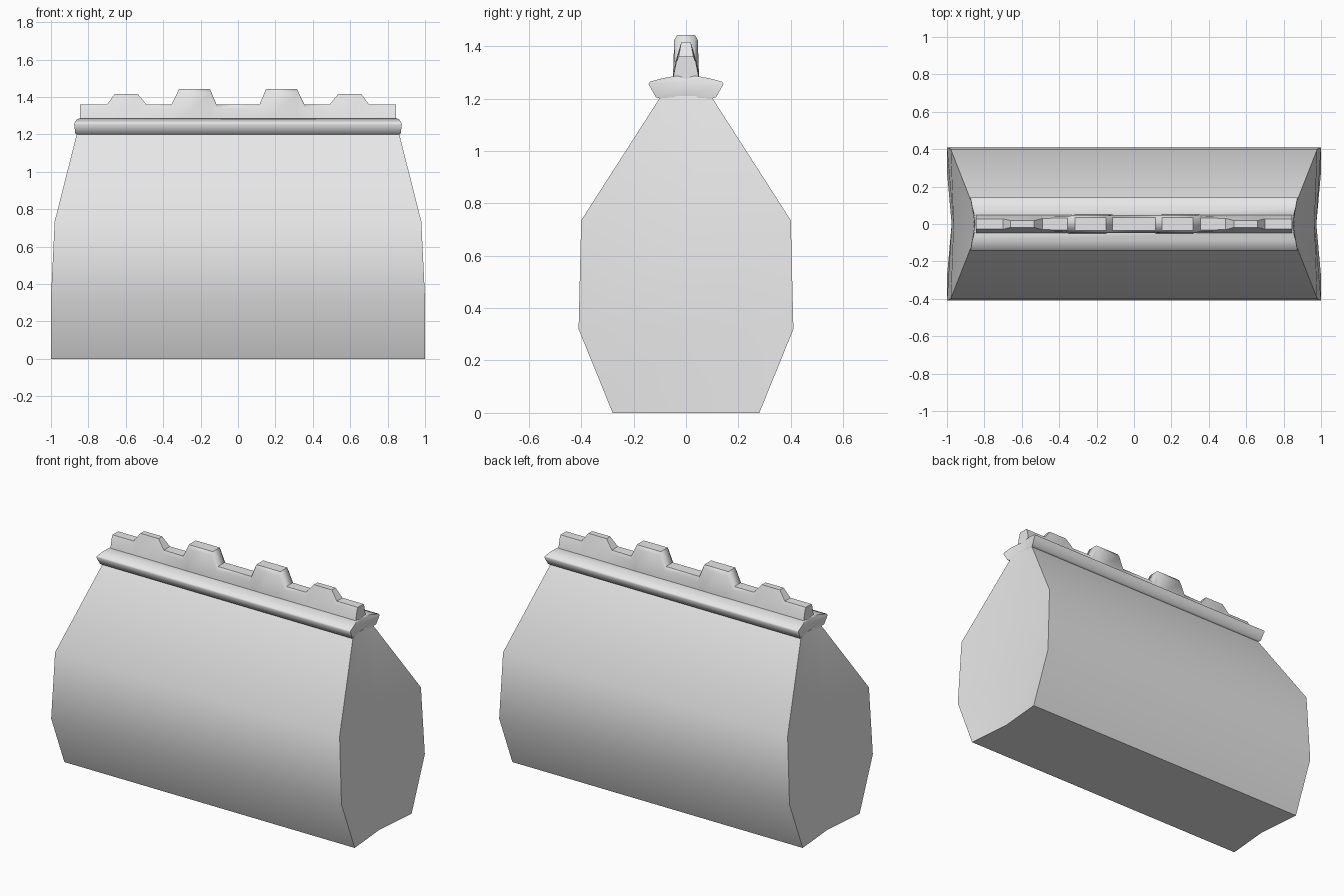
import bpy
import bmesh
from math import radians

cube = bpy.data.objects.get("Cube")
if cube:
    bpy.data.objects.remove(cube, do_unlink=True)

grey = bpy.data.materials.new("plain_grey")
grey.use_nodes = True
grey.diffuse_color = (0.8, 0.8, 0.8, 1)
grey.node_tree.nodes["Principled BSDF"].inputs["Base Color"].default_value = grey.diffuse_color


def loft(name, rings, angle):
    """Bridge closed rings of points and cap both ends."""
    bm = bmesh.new()
    loops = [[bm.verts.new(p) for p in ring] for ring in rings]
    for low, high in zip(loops, loops[1:]):
        for i in range(len(low)):
            j = (i + 1) % len(low)
            bm.faces.new((low[i], low[j], high[j], high[i]))
    bm.faces.new(loops[0][::-1])
    bm.faces.new(loops[-1])
    bmesh.ops.recalc_face_normals(bm, faces=bm.faces[:])
    mesh = bpy.data.meshes.new(name)
    bm.to_mesh(mesh)
    bm.free()
    mesh.materials.append(grey)
    obj = bpy.data.objects.new(name, mesh)
    bpy.context.collection.objects.link(obj)
    bpy.ops.object.select_all(action="DESELECT")
    obj.select_set(True)
    bpy.context.view_layer.objects.active = obj
    bpy.ops.object.shade_smooth_by_angle(angle=radians(angle))
    return obj


def level(z, depth, width, pinch):
    """Horizontal ring whose two ends are pinched in at the middle."""
    return [(-width, -depth, z), (width, -depth, z), (width - pinch, 0, z),
            (width, depth, z), (-width, depth, z), (pinch - width, 0, z)]


# Bag body, bulging front and back with folded-in ends
loft("bag_body", [
    level(0, 0.28, 1.0, 0.025),
    level(0.32, 0.41, 1.0, 0.025),
    level(0.735, 0.40, 0.98, 0.015),
    level(1.21, 0.095, 0.86, 0.006),
], 40)

# Flared rim closing the top of the bag
loft("top_rim", [
    level(1.2, 0.1, 0.862, 0.01),
    level(1.205, 0.115, 0.87, 0.02),
    level(1.255, 0.143, 0.876, 0.025),
    level(1.264, 0.138, 0.873, 0.025),
    level(1.277, 0.09, 0.865, 0.022),
    level(1.286, 0.04, 0.85, 0.02),
], 60)


# Handle strip with two tall grips and two low ones
def section(x, top, half):
    return [(x, -0.05, 1.275), (x, -half, top - 0.02), (x, -half * 0.75, top),
            (x, half * 0.75, top), (x, half, top - 0.02), (x, 0.05, 1.275)]


right_half = [
    (0.115, 1.36, 0.045), (0.15, 1.443, 0.045), (0.315, 1.443, 0.045),
    (0.355, 1.36, 0.043), (0.49, 1.36, 0.04), (0.535, 1.415, 0.024),
    (0.66, 1.415, 0.024), (0.70, 1.36, 0.037), (0.845, 1.36, 0.037),
]
stations = [(-x, z, h) for x, z, h in reversed(right_half)] + right_half
loft("handle_strip", [section(*s) for s in stations], 50)
